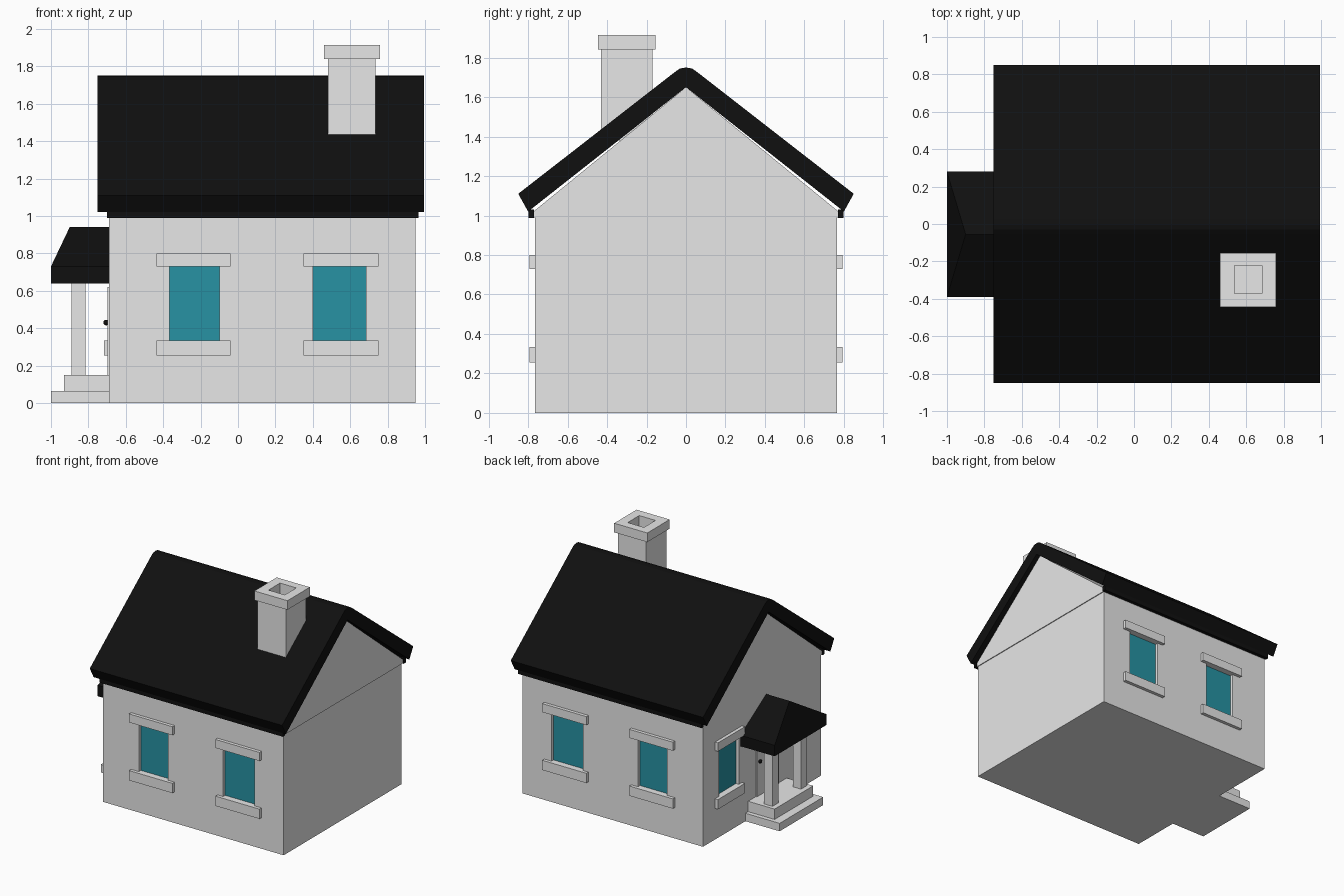
import bpy, bmesh
from mathutils import Vector

if "Cube" in bpy.data.objects:
    bpy.data.objects.remove(bpy.data.objects["Cube"], do_unlink=True)


def material(name, rgb):
    m = bpy.data.materials.new(name)
    m.use_nodes = True
    m.diffuse_color = (*rgb, 1)
    m.node_tree.nodes["Principled BSDF"].inputs["Base Color"].default_value = (*rgb, 1)
    return m


WHITE = material("off_white", (0.8, 0.8, 0.8))
BLACK = material("roof_black", (0.005, 0.005, 0.005))
TEAL = material("window_teal", (0.02, 0.29, 0.37))


def finish(name, bm, mat):
    bmesh.ops.recalc_face_normals(bm, faces=bm.faces)
    me = bpy.data.meshes.new(name)
    bm.to_mesh(me)
    bm.free()
    ob = bpy.data.objects.new(name, me)
    me.materials.append(mat)
    bpy.context.collection.objects.link(ob)
    return ob


def box(name, xs, ys, zs, mat):
    bm = bmesh.new()
    bmesh.ops.create_cube(bm, size=1)
    for v in bm.verts:
        v.co = Vector([(r[0] + r[1]) / 2 + c * (r[1] - r[0])
                       for r, c in zip((xs, ys, zs), v.co)])
    return finish(name, bm, mat)


def prism(name, profile, xs, mat):
    """Extrude a (y, z) outline along x."""
    bm = bmesh.new()
    face = bm.faces.new([bm.verts.new((xs[0], y, z)) for y, z in profile])
    ext = bmesh.ops.extrude_face_region(bm, geom=[face])
    moved = [g for g in ext["geom"] if isinstance(g, bmesh.types.BMVert)]
    bmesh.ops.translate(bm, verts=moved, vec=(xs[1] - xs[0], 0, 0))
    return finish(name, bm, mat)


def cut(target, xs, ys, zs):
    cutter = box("cutter", xs, ys, zs, WHITE)
    cutter.hide_render = True
    mod = target.modifiers.new("cut", "BOOLEAN")
    mod.operation, mod.object, mod.solver = "DIFFERENCE", cutter, "EXACT"
    bpy.context.view_layer.objects.active = target
    bpy.ops.object.modifier_apply(modifier=mod.name)
    bpy.data.objects.remove(cutter, do_unlink=True)


# House body
WALL_X, WALL_Y = (-0.69, 0.95), 0.765
walls = box("walls", WALL_X, (-WALL_Y, WALL_Y), (0, 1.0), WHITE)
prism("gable", [(-0.785, 0.99), (0.785, 0.99), (0.785, 1.01), (0, 1.65), (-0.785, 1.01)],
      (-0.695, 0.957), WHITE)

# Main roof with a softened ridge
half = [(0.80, 1.02), (0.85, 1.11), (0.055, 1.728), (0.03, 1.745)]
roof_outline = ([(0, 1.65)] + half + [(0, 1.75)] + [(-y, z) for y, z in reversed(half)])
prism("roof", roof_outline, (-0.75, 0.995), BLACK)
for side, label in ((-1, "front"), (1, "back")):
    box(label + "_eave_strip", (-0.70, 0.965), sorted((side * 0.77, side * 0.797)),
        (0.988, 1.03), BLACK)

# Windows: recess, glass, lintel and sill
GLASS_Z = (0.335, 0.73)
RECESS, LEDGE = 0.03, 0.027


def window(name, axis, plane, sign, span, ledge_span):
    def part(a, near, far, zs):
        depth = sorted((plane + sign * near, plane + sign * far))
        return (a, depth, zs) if axis == "y" else (depth, a, zs)
    cut(walls, *part(span, -RECESS, 0.05, GLASS_Z))
    box(name + "_glass", *part(span, -RECESS - 0.002, -RECESS + 0.004, GLASS_Z), TEAL)
    box(name + "_lintel", *part(ledge_span, -0.01, LEDGE, (0.73, 0.80)), WHITE)
    box(name + "_sill", *part(ledge_span, -0.01, LEDGE, (0.255, 0.335)), WHITE)


for side, label in ((-1, "front"), (1, "back")):
    window(label + "_window_right", "y", side * WALL_Y, side, (-0.365, -0.10), (-0.435, -0.04))
    window(label + "_window_left", "y", side * WALL_Y, side, (0.40, 0.685), (0.35, 0.75))
window("side_window", "x", WALL_X[0], -1, (0.30, 0.56), (0.26, 0.61))

# Chimney with a hollow cap
box("chimney_stack", (0.48, 0.735), (-0.43, -0.17), (1.38, 1.85), WHITE)
cap = box("chimney_cap", (0.46, 0.76), (-0.445, -0.155), (1.84, 1.915), WHITE)
HOLE = ((0.537, 0.685), (-0.372, -0.222), (1.77, 2.0))
for part in (bpy.data.objects["chimney_stack"], cap):
    cut(part, *HOLE)

# Porch steps, posts, door and knob
box("porch_lower_step", (-1.0, -0.68), (-0.35, 0.215), (0, 0.065), WHITE)
box("porch_upper_step", (-0.93, -0.68), (-0.32, 0.18), (0.06, 0.15), WHITE)
for label, ys in (("left", (-0.295, -0.22)), ("right", (0.075, 0.15))):
    box("porch_post_" + label, (-0.89, -0.815), ys, (0.14, 0.66), WHITE)
box("door", (-0.699, -0.68), (-0.21, 0.08), (0.15, 0.62), WHITE)
bm = bmesh.new()
bmesh.ops.create_uvsphere(bm, u_segments=12, v_segments=8, radius=0.015)
bmesh.ops.translate(bm, verts=bm.verts, vec=(-0.705, 0.045, 0.43))
finish("door_knob", bm, BLACK)

# Porch roof: gabled prism whose outer end is hipped back
MID = -0.055
porch = prism("porch_roof", [(-0.39, 0.64), (0.28, 0.64), (0.28, 0.73), (MID, 0.94), (-0.39, 0.73)],
              (-1.0, -0.68), BLACK)
for v in porch.data.vertices:
    if v.co.z > 0.9 and v.co.x < -0.9:
        v.co.x = -0.9
